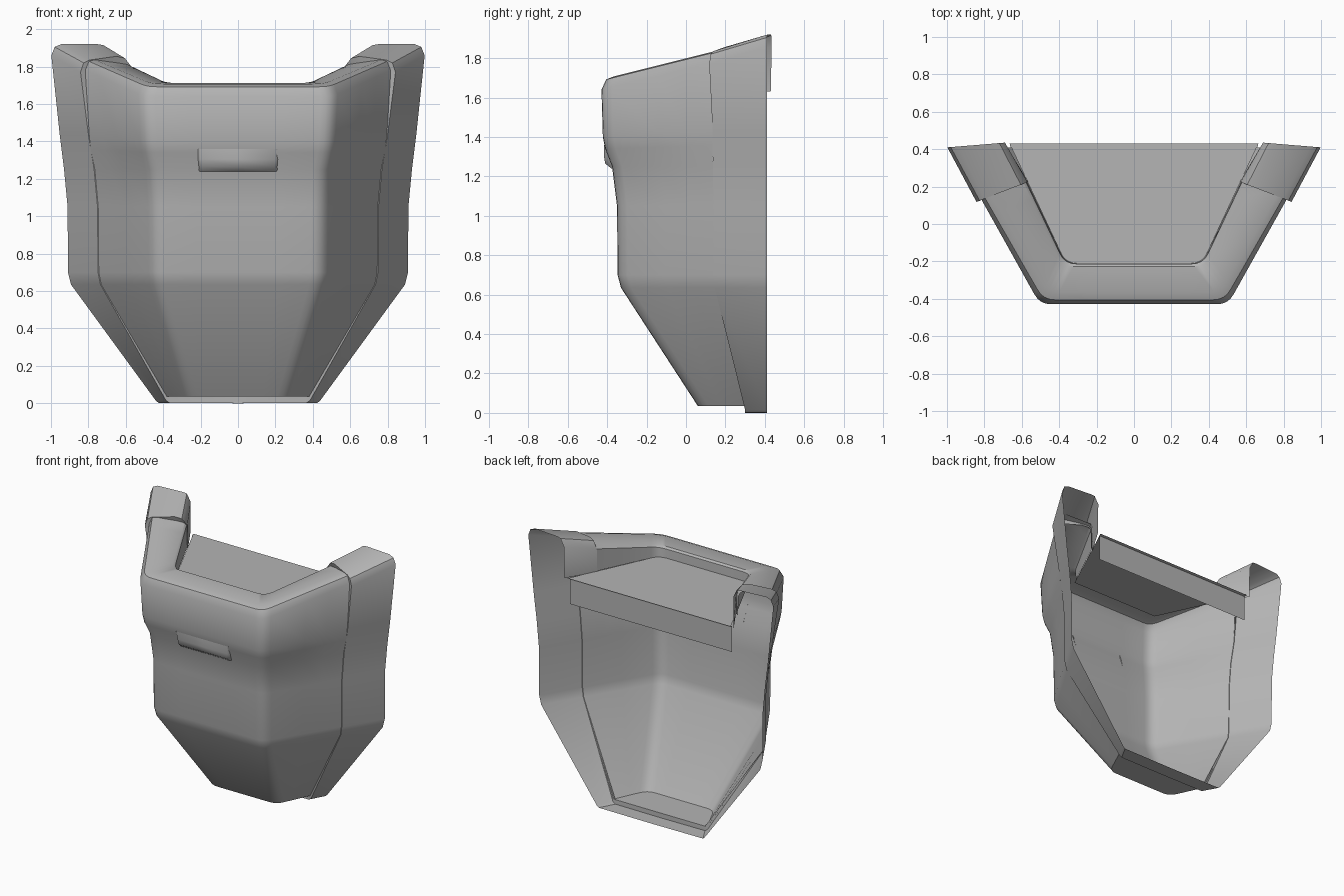
import bpy, bmesh, math

BACK = 0.41  # y of the open back edge

grey = bpy.data.materials.new("dark_grey")
grey.diffuse_color = (0.46, 0.46, 0.46, 1)


def sheet(name, rows, angle=38):
    """Skin a list of equally long point rows into one smooth sheet."""
    bm = bmesh.new()
    grid = [[bm.verts.new(p) for p in r] for r in rows]
    for a, b in zip(grid, grid[1:]):
        for i in range(len(a) - 1):
            bm.faces.new((a[i], a[i + 1], b[i + 1], b[i]))
    bmesh.ops.remove_doubles(bm, verts=bm.verts, dist=0.0005)
    bmesh.ops.recalc_face_normals(bm, faces=bm.faces)
    me = bpy.data.meshes.new(name)
    bm.to_mesh(me)
    bm.free()
    me.materials.append(grey)
    ob = bpy.data.objects.new(name, me)
    bpy.context.collection.objects.link(ob)
    bpy.ops.object.select_all(action='DESELECT')
    ob.select_set(True)
    bpy.context.view_layer.objects.active = ob
    bpy.ops.object.shade_smooth_by_angle(angle=math.radians(angle))
    return ob


def mirrored(half):
    """Half row starting at x = 0 -> full row."""
    return [(-x, y, z) for x, y, z in reversed(half[1:])] + half


def section(cx, fy, ex, z, k, yb, r=0.06):
    """Trapezoid section: front corner (cx, fy) aimed at (ex, BACK), cut at yb, rise k along y."""
    dx, dy = ex - cx, BACK - fy
    ln = math.hypot(dx, dy)
    ux, uy = dx / ln, dy / ln
    pts = [(0, fy), (cx * 0.5, fy)]
    for i in range(5):  # rounded front corner
        t = i / 4
        a, b = (1 - t) ** 2 * r, t * t * r
        pts.append((cx - a + ux * b, fy + uy * b))
    end = (yb - fy) / dy
    pts += [(cx + dx * t * end, fy + dy * t * end) for t in (0.5, 0.75, 1)]
    return [(x, y, z + k * (y - fy)) for x, y in pts]


# Body shell: inner lip, rolled rim, front wall, tapered lower part, floor
levels = [
    (0.365, -0.210, 0.660, 1.635, 0.00, 0.25),
    (0.370, -0.213, 0.665, 1.700, 0.22, 0.25),
    (0.382, -0.227, 0.677, 1.712, 0.22, 0.25),
    (0.460, -0.365, 0.920, 1.708, 0.25, 0.20),
    (0.485, -0.405, 0.952, 1.692, 0.25, 0.16),
    (0.503, -0.429, 0.972, 1.640, 0.25, 0.14),
    (0.492, -0.422, 0.945, 1.400, 0.06, 0.135),
    (0.485, -0.410, 0.940, 1.340, 0.03, 0.135),
    (0.462, -0.375, 0.928, 1.250, 0.00, 0.136),
    (0.450, -0.350, 0.911, 1.050, 0.00, 0.140),
    (0.447, -0.347, 0.909, 0.700, 0.00, 0.140),
    (0.440, -0.330, 0.893, 0.635, 0.00, 0.146),
    (0.270, 0.060, 0.432, 0.035, 0.00, 0.300),
]
rows = [mirrored(section(*l)) for l in levels]
ends = [r[-1] for r in rows]
rows.append([(x, 0.30, z) for x, y, z in rows[-1]])
sheet("body_shell", rows)

# Lid: flat top with a strip hanging down at the back
lid = [(0.365, -0.21, 1.635), (0.665, 0.43, 1.635), (0.66, BACK, 1.63), (0.66, BACK, 1.44)]
sheet("lid", [[(-x, y, z), (x, y, z)] for x, y, z in lid], 20)


# Flange: one strip over each rim end, down the side and under the bottom
# each entry: front point, back point, shift of the hidden step edge
def on_body(i, bx):
    """Flange row that starts on the body edge at level i."""
    x, y, z = ends[i]
    return ((x + 0.004, y, z), (bx, BACK, z), (-0.004, 0, 0))


flange = [
    ((0.565, 0.225, 1.63), (0.69, 0.43, 1.63), (0.03, 0.02, 0)),
    ((0.570, 0.225, 1.80), (0.69, 0.435, 1.86), (0.03, 0.02, -0.03)),
    ((0.605, 0.210, 1.845), (0.72, 0.433, 1.915), (0, 0.02, -0.05)),
    ((0.650, 0.193, 1.855), (0.75, 0.430, 1.92), (0, 0.02, -0.05)),
    ((0.795, 0.137, 1.835), (0.945, 0.414, 1.92), (-0.02, 0.02, -0.04)),
    ((0.825, 0.125, 1.82), (0.98, 0.411, 1.905), (-0.03, 0.015, 0)),
    ((0.842, 0.118, 1.77), (0.998, BACK, 1.86), (-0.035, 0.02, 0)),
    on_body(6, 0.953), on_body(8, 0.930), on_body(9, 0.911),
    on_body(10, 0.909), on_body(11, 0.893),
    ((0.385, 0.300, 0.015), (0.440, BACK, 0.015), (-0.02, 0, 0.02)),
    ((0.365, 0.300, 0.002), (0.425, BACK, 0.002), (0, 0, 0.033)),
    ((0.0, 0.300, 0.0), (0.0, BACK, 0.0), (0, 0, 0.035)),
]
rows = [[tuple(a + b for a, b in zip(f, s)), f, b] for f, b, s in flange]
rows += [[(-x, y, z) for x, y, z in r] for r in reversed(rows[:-1])]
sheet("side_flange", rows)

# Small soft grip ledge under the front band: outer y, body y, z, half width
grip = [(-0.416, -0.414, 1.36, 0.20), (-0.417, -0.393, 1.305, 0.20),
        (-0.410, -0.380, 1.265, 0.195), (-0.378, -0.372, 1.24, 0.195)]
sheet("front_grip", [
    [(-w - 0.015, b, z), (-w, y, z), (0, y, z), (w, y, z), (w + 0.015, b, z)]
    for y, b, z, w in grip], 180)
